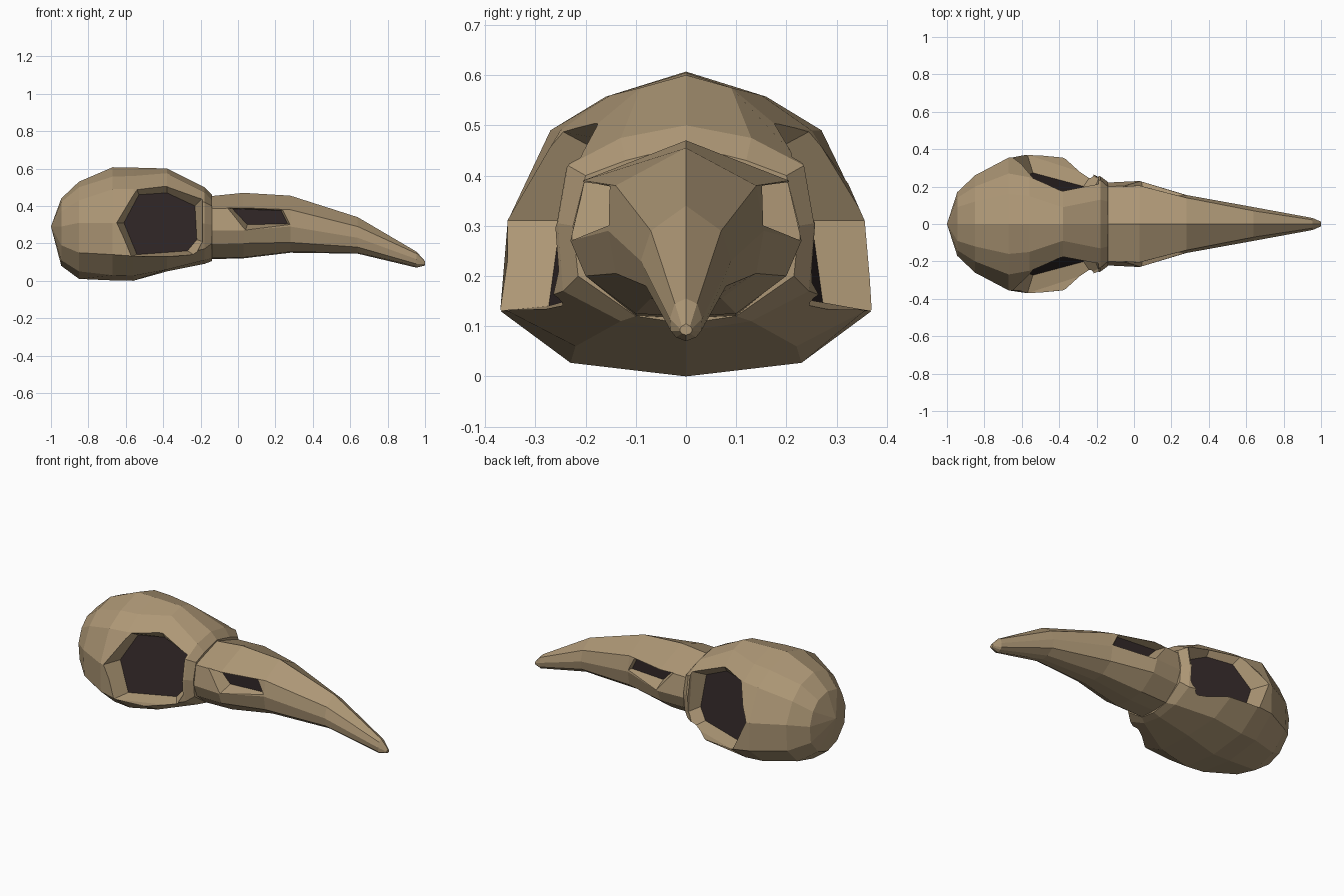
import bpy, bmesh

if "Cube" in bpy.data.objects:
    bpy.data.objects.remove(bpy.data.objects["Cube"])


def material(name, rgb):
    m = bpy.data.materials.new(name)
    m.diffuse_color = (*rgb, 1)
    m.use_nodes = True
    m.node_tree.nodes["Principled BSDF"].inputs["Base Color"].default_value = m.diffuse_color
    return m


BONE = material("aged bone", (0.42, 0.31, 0.18))
DARK = material("dark hollow", (0.03, 0.02, 0.02))


def finish(name, bm):
    bmesh.ops.recalc_face_normals(bm, faces=bm.faces)
    me = bpy.data.meshes.new(name)
    bm.to_mesh(me)
    bm.free()
    me.materials.append(BONE)
    me.materials.append(DARK)
    ob = bpy.data.objects.new(name, me)
    bpy.context.collection.objects.link(ob)
    return ob


def loft(name, sections, pole=None):
    """Skin symmetric half sections (x, [(y, z) top to bottom])."""
    bm = bmesh.new()
    rings = []
    for x, half in sections:
        pts = half + [(-y, z) for y, z in half[-2:0:-1]]
        rings.append([bm.verts.new((x, y, z)) for y, z in pts])
    n = len(rings[0])
    for a, b in zip(rings, rings[1:]):
        for i in range(n):
            j = (i + 1) % n
            bm.faces.new((a[i], a[j], b[j], b[i]))
    if pole:
        tip = bm.verts.new(pole)
        for i in range(n):
            bm.faces.new((rings[0][i], rings[0][(i + 1) % n], tip))
    else:
        bm.faces.new(rings[0])
    bm.faces.new(rings[-1])
    return finish(name, bm)


def hollow(target, name, inner, outer):
    """Cut a mirrored recess with sloping bone walls and a dark floor."""
    bm = bmesh.new()
    for side in (-1, 1):
        far = [(x, 0.6, z) for x, y, z in outer]
        rings = [[bm.verts.new((x, side * y, z)) for x, y, z in ring]
                 for ring in (inner, outer, far)]
        n = len(inner)
        for a, b in zip(rings, rings[1:]):
            for i in range(n):
                j = (i + 1) % n
                bm.faces.new((a[i], a[j], b[j], b[i]))
        bm.faces.new(rings[0]).material_index = 1
        bm.faces.new(rings[-1])
    cutter = finish(name, bm)
    cutter.hide_render = True
    mod = target.modifiers.new(name, 'BOOLEAN')
    mod.operation = 'DIFFERENCE'
    mod.solver = 'EXACT'
    mod.object = cutter
    bpy.context.view_layer.objects.active = target
    target.select_set(True)
    bpy.ops.object.modifier_apply(modifier=mod.name)
    bpy.data.objects.remove(cutter)


# Braincase
cranium = loft("cranium", [
    (-0.945, [(0, .44), (.09, .42), (.14, .37), (.17, .29), (.16, .19), (.09, .11), (0, .08)]),
    (-0.85, [(0, .53), (.12, .50), (.20, .43), (.26, .31), (.25, .15), (.15, .05), (0, .01)]),
    (-0.67, [(0, .607), (.16, .557), (.27, .49), (.355, .31), (.35, .14), (.22, .03), (0, .002)]),
    (-0.56, [(0, .605), (.15, .56), (.25, .49), (.36, .31), (.372, .132), (.23, .027), (0, 0)]),
    (-0.38, [(0, .60), (.09, .575), (.18, .50), (.30, .31), (.355, .13), (.22, .06), (0, .05)]),
    (-0.18, [(0, .50), (.13, .475), (.235, .42), (.255, .305), (.245, .17), (.13, .11), (0, .09)]),
    (-0.14, [(0, .46), (.12, .43), (.20, .40), (.225, .30), (.215, .20), (.10, .12), (0, .105)]),
], pole=(-1, 0, .29))

# Curved beak
beak = loft("beak", [
    (-0.17, [(0, .45), (.20, .385), (.22, .27), (.19, .195), (.10, .12), (0, .115)]),
    (0.03, [(0, .47), (.205, .39), (.23, .27), (.20, .20), (.10, .125), (0, .12)]),
    (0.28, [(0, .455), (.14, .38), (.155, .29), (.14, .205), (.07, .155), (0, .15)]),
    (0.64, [(0, .34), (.07, .29), (.09, .23), (.08, .18), (.04, .15), (0, .145)]),
    (0.955, [(0, .155), (.022, .145), (.032, .115), (.03, .09), (.02, .078), (0, .07)]),
    (1.0, [(0, .105), (.008, .10), (.012, .095), (.012, .09), (.008, .085), (0, .082)]),
])

# Eye sockets: floor lies on a slanted plane
eye_floor = [(x, .20 - .25 * (x + .4) - .24 * (z - .3), z) for x, z in
             [(-.61, .31), (-.53, .46), (-.38, .47), (-.23, .40),
              (-.22, .22), (-.27, .16), (-.54, .14)]]
eye_rim = [(-.65, .36, .31), (-.54, .25, .49), (-.38, .18, .51), (-.19, .215, .44),
           (-.19, .24, .21), (-.23, .26, .135), (-.57, .37, .13)]
hollow(cranium, "eye_socket_cutter", eye_floor, eye_rim)

# Nostrils
hollow(beak, "nostril_cutter",
       [(-.03, .145, .385), (.23, .135, .375), (.265, .135, .305), (.05, .145, .30)],
       [(-.06, .21, .39), (.24, .155, .38), (.28, .157, .30), (.04, .23, .27)])
